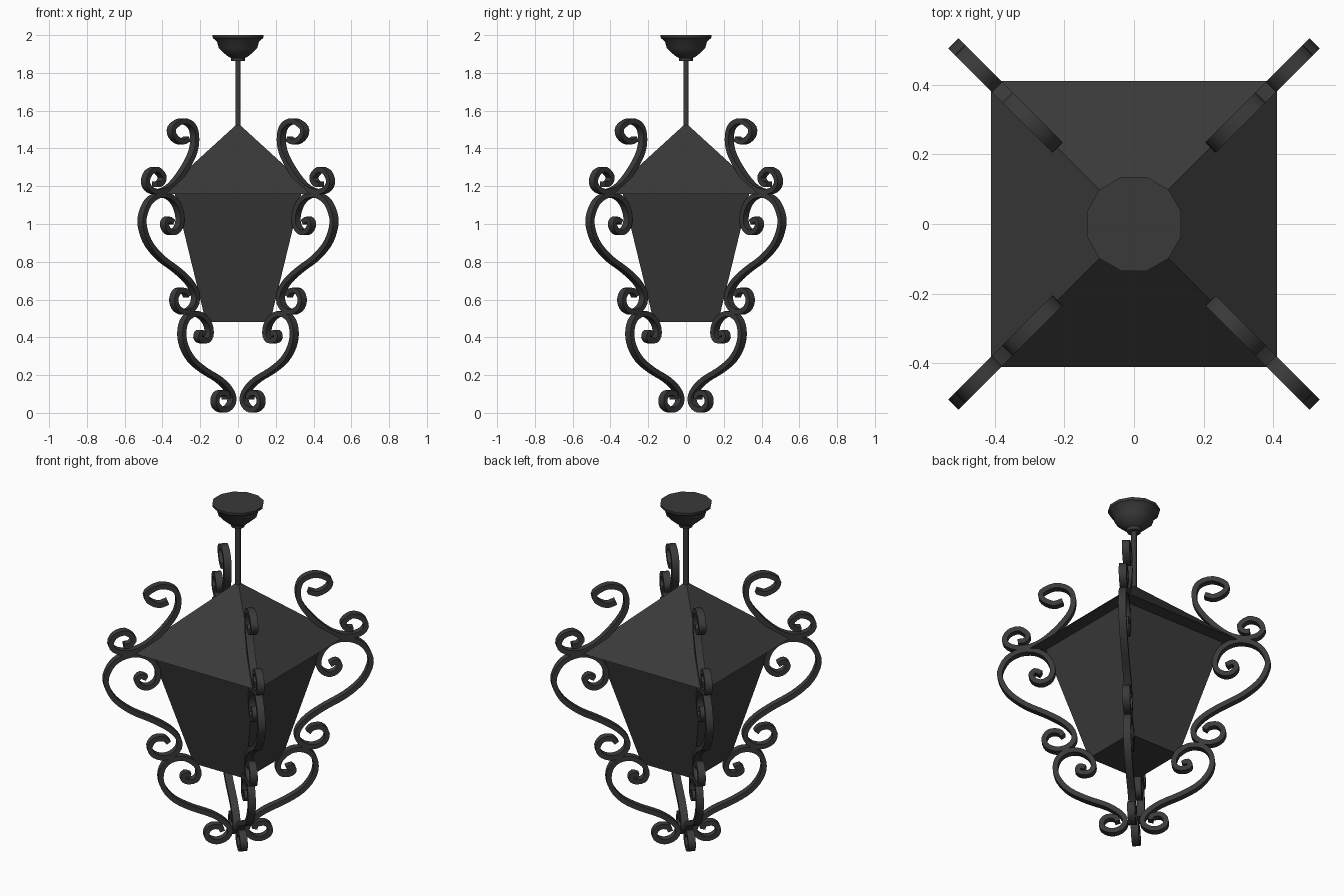
import bpy
import bmesh
import math
from mathutils import Matrix, Vector

default = bpy.data.objects.get("Cube")
if default:
    bpy.data.objects.remove(default, do_unlink=True)

iron = bpy.data.materials.new("dark iron")
iron.use_nodes = True
IRON_COLOUR = (0.042, 0.042, 0.042, 1)
iron.diffuse_color = IRON_COLOUR
iron.node_tree.nodes["Principled BSDF"].inputs["Base Color"].default_value = IRON_COLOUR


def make_object(name, bm, smooth=False):
    bmesh.ops.recalc_face_normals(bm, faces=bm.faces)
    mesh = bpy.data.meshes.new(name)
    bm.to_mesh(mesh)
    bm.free()
    mesh.materials.append(iron)
    obj = bpy.data.objects.new(name, mesh)
    bpy.context.collection.objects.link(obj)
    if smooth:
        bpy.ops.object.select_all(action="DESELECT")
        obj.select_set(True)
        bpy.context.view_layer.objects.active = obj
        bpy.ops.object.shade_smooth_by_angle(angle=math.radians(40))
    return obj


def stack(name, profile, sides, smooth=False):
    """Closed solid from (radius, height) rings; four sides give a square."""
    bm = bmesh.new()
    rings = []
    for radius, z in profile:
        ring = []
        for i in range(sides):
            a = 2 * math.pi * (i + 0.5) / sides
            ring.append(bm.verts.new((radius * math.cos(a), radius * math.sin(a), z)))
        rings.append(ring)
    for low, high in zip(rings, rings[1:]):
        for i in range(sides):
            j = (i + 1) % sides
            bm.faces.new((low[i], low[j], high[j], high[i]))
    bm.faces.new(rings[0])
    bm.faces.new(rings[-1])
    return make_object(name, bm, smooth)


def smooth_path(points, steps=3):
    """Catmull-Rom curve through the points."""
    pts = [Vector(p) for p in points]
    pts = [2 * pts[0] - pts[1]] + pts + [2 * pts[-1] - pts[-2]]
    path = []
    for a, b, c, d in zip(pts, pts[1:], pts[2:], pts[3:]):
        for s in range(steps):
            t = s / steps
            path.append(0.5 * (2 * b + (c - a) * t + (2 * a - 5 * b + 4 * c - d) * t * t
                               + (3 * b - a - 3 * c + d) * t * t * t))
    path.append(pts[-2])
    return path


def scroll(name, points, angle, thickness=0.028, width=0.041):
    """Flat iron bar swept along a curl that stands in a diagonal plane."""
    path = smooth_path([(x * math.sqrt(2), z) for x, z in points])
    bm = bmesh.new()
    rings = []
    for i, p in enumerate(path):
        along = (path[min(i + 1, len(path) - 1)] - path[max(i - 1, 0)]).normalized()
        side = Vector((-along.y, along.x)) * thickness / 2
        ring = []
        for s, w in ((-1, -1), (1, -1), (1, 1), (-1, 1)):
            q = p + side * s
            ring.append(bm.verts.new((q.x, w * width / 2, q.y)))
        rings.append(ring)
    for a, b in zip(rings, rings[1:]):
        for i in range(4):
            j = (i + 1) % 4
            bm.faces.new((a[i], a[j], b[j], b[i]))
    bm.faces.new(rings[0])
    bm.faces.new(rings[-1])
    bm.transform(Matrix.Rotation(angle, 4, "Z"))
    return make_object(name, bm, True)


# Lantern body, roof, hanging rod and ceiling cup
R2 = math.sqrt(2)
stack("lantern_body", [(0.17 * R2, 0.48), (0.335 * R2, 1.16)], 4)
stack("roof", [(0.41 * R2, 1.16), (0.006, 1.53)], 4)
stack("hanging_rod", [(0.015, 1.5), (0.015, 1.88)], 12, True)
stack("ceiling_cup", [(0.037, 1.862), (0.04, 1.88), (0.06, 1.89), (0.105, 1.93),
                      (0.115, 1.965), (0.138, 1.985), (0.14, 2.0)], 12, True)

# Curl paths: distance along one axis, height
ROOF_CURL = [(.27, 1.45), (.305, 1.435), (.345, 1.465), (.35, 1.51), (.3, 1.545),
             (.25, 1.525), (.23, 1.47), (.238, 1.385), (.285, 1.29), (.35, 1.205),
             (.41, 1.172), (.465, 1.18), (.49, 1.22), (.475, 1.27), (.435, 1.288),
             (.402, 1.25), (.415, 1.215), (.44, 1.21)]
BODY_CURL = [(.352, 1.01), (.375, 1.025), (.39, 1), (.375, .965), (.345, .955),
             (.315, .985), (.308, 1.04), (.33, 1.11), (.375, 1.15), (.43, 1.15),
             (.48, 1.11), (.508, 1.03), (.5, .96), (.47, .89), (.41, .82),
             (.33, .76), (.265, .7), (.23, .64), (.228, .585), (.255, .545),
             (.295, .535), (.33, .56), (.34, .605), (.32, .645), (.285, .645),
             (.268, .62)]
BASE_CURL = [(.185, .415), (.205, .425), (.213, .4), (.195, .383), (.165, .388),
             (.152, .425), (.165, .48), (.205, .52), (.25, .52), (.285, .485),
             (.298, .42), (.285, .35), (.245, .28), (.18, .225), (.1, .175),
             (.048, .12), (.032, .07), (.05, .03), (.085, .016), (.118, .04),
             (.12, .08), (.1, .105), (.07, .1), (.062, .075)]

# One set of curls on each corner
CORNERS = ("back_left", "back_right", "front_right", "front_left")
for k, corner in enumerate(CORNERS):
    turn = math.pi / 4 + k * math.pi / 2
    scroll("roof_curl_" + corner, ROOF_CURL, turn)
    scroll("body_curl_" + corner, BODY_CURL, turn)
    scroll("base_curl_" + corner, BASE_CURL, turn)
